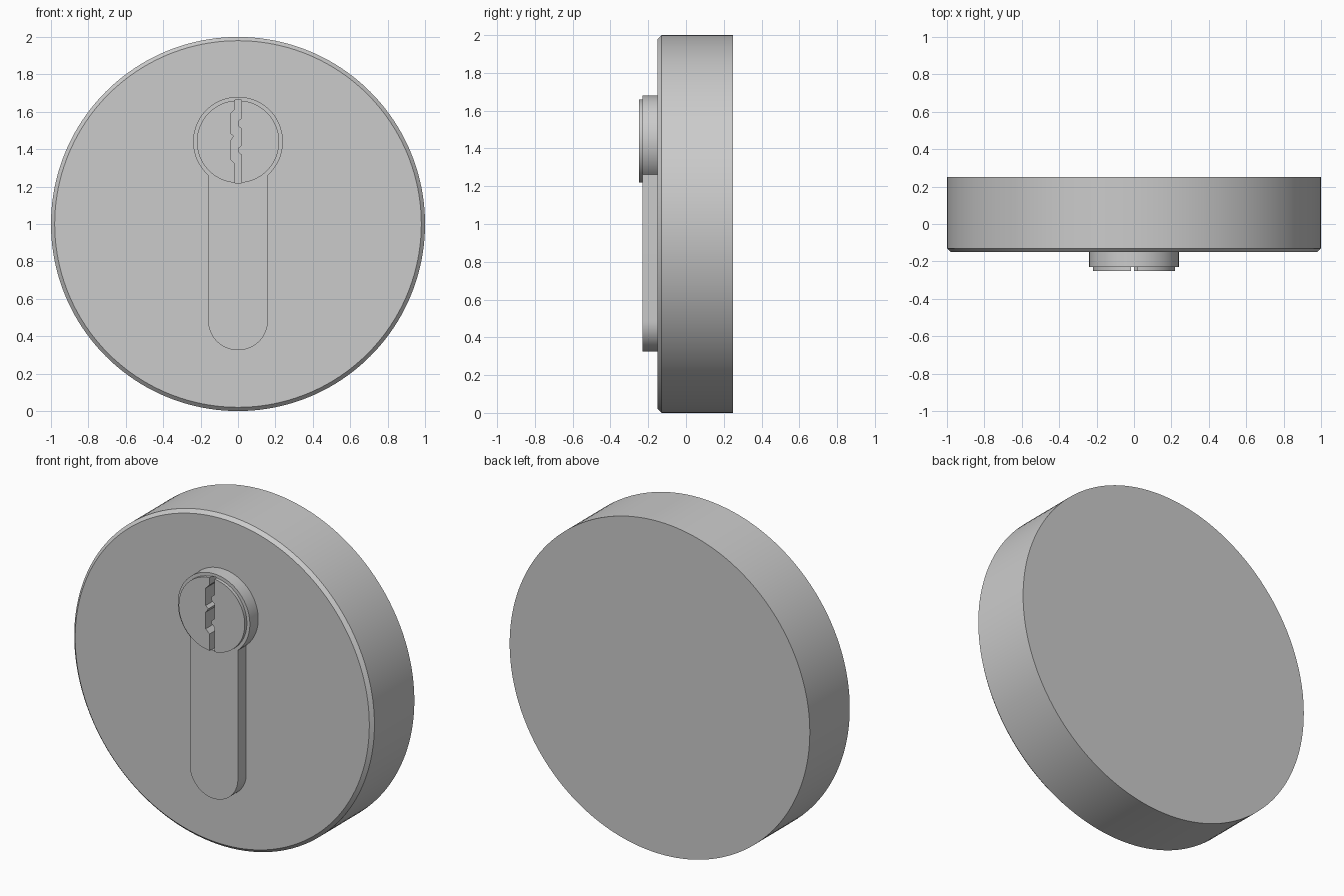
import bpy, bmesh
from math import sin, cos, pi, asin

if "Cube" in bpy.data.objects:
    bpy.data.objects.remove(bpy.data.objects["Cube"])


def arc(cx, cz, r, a0, a1, n):
    return [(cx + r * cos(a0 + (a1 - a0) * i / n), cz + r * sin(a0 + (a1 - a0) * i / n))
            for i in range(n + 1)]


def circle(cz, r, n):
    return arc(0, cz, r, 0, 2 * pi, n)[:-1]


def loft(name, sections):
    """Join equal-length (x, z) outlines placed at given y values, capped at both ends."""
    bm = bmesh.new()
    rings = [[bm.verts.new((x, y, z)) for x, z in pts] for pts, y in sections]
    n = len(rings[0])
    for a, b in zip(rings, rings[1:]):
        for i in range(n):
            j = (i + 1) % n
            bm.faces.new((a[i], a[j], b[j], b[i]))
    bm.faces.new(rings[0])
    bm.faces.new(rings[-1])
    bmesh.ops.recalc_face_normals(bm, faces=bm.faces)
    mesh = bpy.data.meshes.new(name)
    bm.to_mesh(mesh)
    bm.free()
    obj = bpy.data.objects.new(name, mesh)
    bpy.context.collection.objects.link(obj)
    return obj


def activate(obj):
    bpy.ops.object.select_all(action='DESELECT')
    obj.select_set(True)
    bpy.context.view_layer.objects.active = obj


# Round escutcheon with a chamfered front rim
rose = loft("rose_plate", [(circle(1, 0.98, 160), -0.15),
                           (circle(1, 1.0, 160), -0.13),
                           (circle(1, 1.0, 160), 0.25)])

# Keyhole-shaped lock body: round head on a round-ended stem
HEAD_Z, HEAD_R, STEM_R = 1.44, 0.24, 0.16
join = asin((HEAD_R ** 2 - STEM_R ** 2) ** 0.5 / HEAD_R)
outline = (arc(0, HEAD_Z, HEAD_R, -join, pi + join, 72)
           + arc(0, 0.485, STEM_R, pi, 2 * pi, 32))
body = loft("lock_body", [(outline, -0.23), (outline, -0.15)])

# Turning plug
disc = circle(HEAD_Z, 0.22, 96)
plug = loft("lock_plug", [(disc, -0.25), (disc, -0.23)])

# Zigzag keyway cut through the plug and into the body
left = [(-0.015, 1.662), (-0.015, 1.615), (-0.04, 1.59), (-0.04, 1.485), (-0.022, 1.47),
        (-0.04, 1.445), (-0.04, 1.345), (-0.015, 1.32), (-0.015, 1.218)]
right = [(0.018, 1.218), (0.018, 1.37), (0.0, 1.385), (0.0, 1.405), (0.018, 1.42),
         (0.018, 1.51), (0.0, 1.525), (0.0, 1.55), (0.018, 1.565), (0.018, 1.662)]
keyway = loft("keyway_cutter", [(left + right, -0.3), (left + right, -0.165)])
keyway.hide_render = True
for part in (body, plug):
    mod = part.modifiers.new("keyway", 'BOOLEAN')
    mod.operation, mod.solver, mod.object = 'DIFFERENCE', 'EXACT', keyway
    activate(part)
    bpy.ops.object.modifier_apply(modifier=mod.name)
bpy.data.objects.remove(keyway)

# Smooth the round walls, keep the edges crisp
for part in (rose, body, plug):
    activate(part)
    bpy.ops.object.shade_smooth_by_angle(angle=pi / 7)
